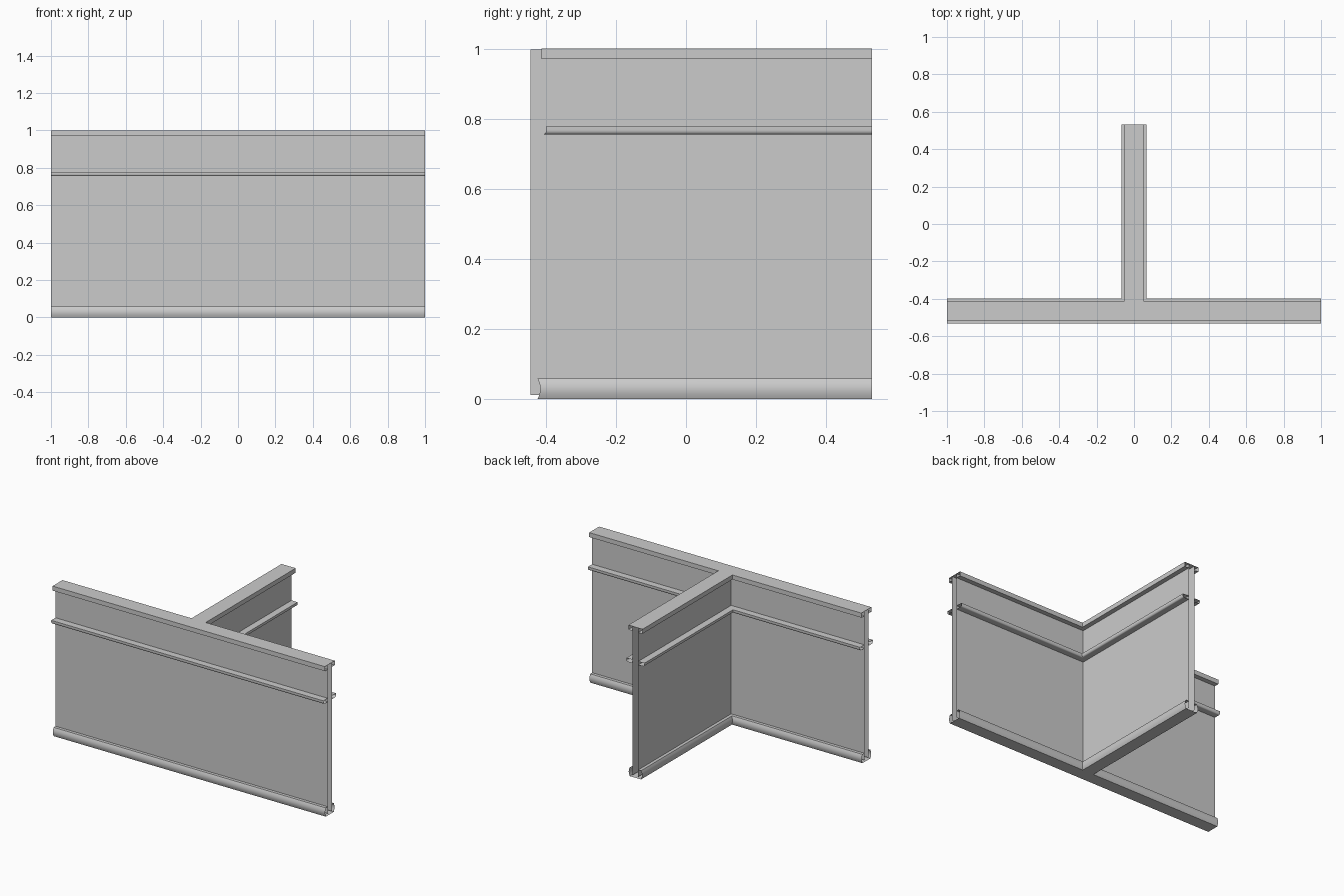
import bpy
import bmesh
from math import sin, cos, pi, radians

cube = bpy.data.objects.get("Cube")
if cube:
    bpy.data.objects.remove(cube, do_unlink=True)

GREY = (0.6, 0.6, 0.6, 1.0)
mat = bpy.data.materials.new("plain grey")
mat.use_nodes = True
mat.diffuse_color = GREY
mat.node_tree.nodes["Principled BSDF"].inputs["Base Color"].default_value = GREY

AXIS_Y = -0.465   # centre line of the long wall
END_Y = 0.531     # open end of the short wall
WALL = 0.021      # half thickness of the wall


def runs(h):
    """The three sides of the T-shaped plan, offset by h from its centre lines."""
    front = [(-1, AXIS_Y - h), (1, AXIS_Y - h)]
    right = [(1, AXIS_Y + h), (h, AXIS_Y + h), (h, END_Y)]
    left = [(-x, y) for x, y in reversed(right)]
    return front, right, left


def sweep(name, profile):
    """Sweep an (offset, height) profile, listed top to bottom, along every side."""
    bm = bmesh.new()
    for side in range(3):
        rows = [[bm.verts.new((x, y, z)) for x, y in runs(h)[side]] for h, z in profile]
        for a, b in zip(rows, rows[1:]):
            for i in range(len(a) - 1):
                bm.faces.new((a[i], b[i], b[i + 1], a[i + 1]))
    bmesh.ops.remove_doubles(bm, verts=bm.verts, dist=1e-5)
    mesh = bpy.data.meshes.new(name)
    bm.to_mesh(mesh)
    bm.free()
    mesh.materials.append(mat)
    mesh.shade_smooth()
    mesh.set_sharp_from_angle(angle=radians(30))
    obj = bpy.data.objects.new(name, mesh)
    bpy.context.collection.objects.link(obj)
    return obj


# Thin wall panels, open at the three ends
sweep("wall_panels", [(WALL, 0.997), (WALL, 0.012)])

# Flat capping along the top
sweep("top_cap", [(0, 1), (0.052, 1), (0.052, 0.97), (WALL, 0.97)])

# Rail with a rounded lower edge
curve = [(0.056 + 0.01 * cos(t * pi / 12), 0.768 - 0.013 * sin(t * pi / 12))
         for t in range(7)]
sweep("middle_rail", [(WALL, 0.778), (0.066, 0.778)] + curve + [(WALL, 0.755)])

# Bulging skirting with a closed underside
bulge = [(0.039 + 0.01 * sin(pi * (0.08 + 0.84 * t / 10)), 0.058 * (1 - t / 10))
         for t in range(11)]
sweep("skirting", [(WALL, 0.058)] + bulge + [(0, 0)])
